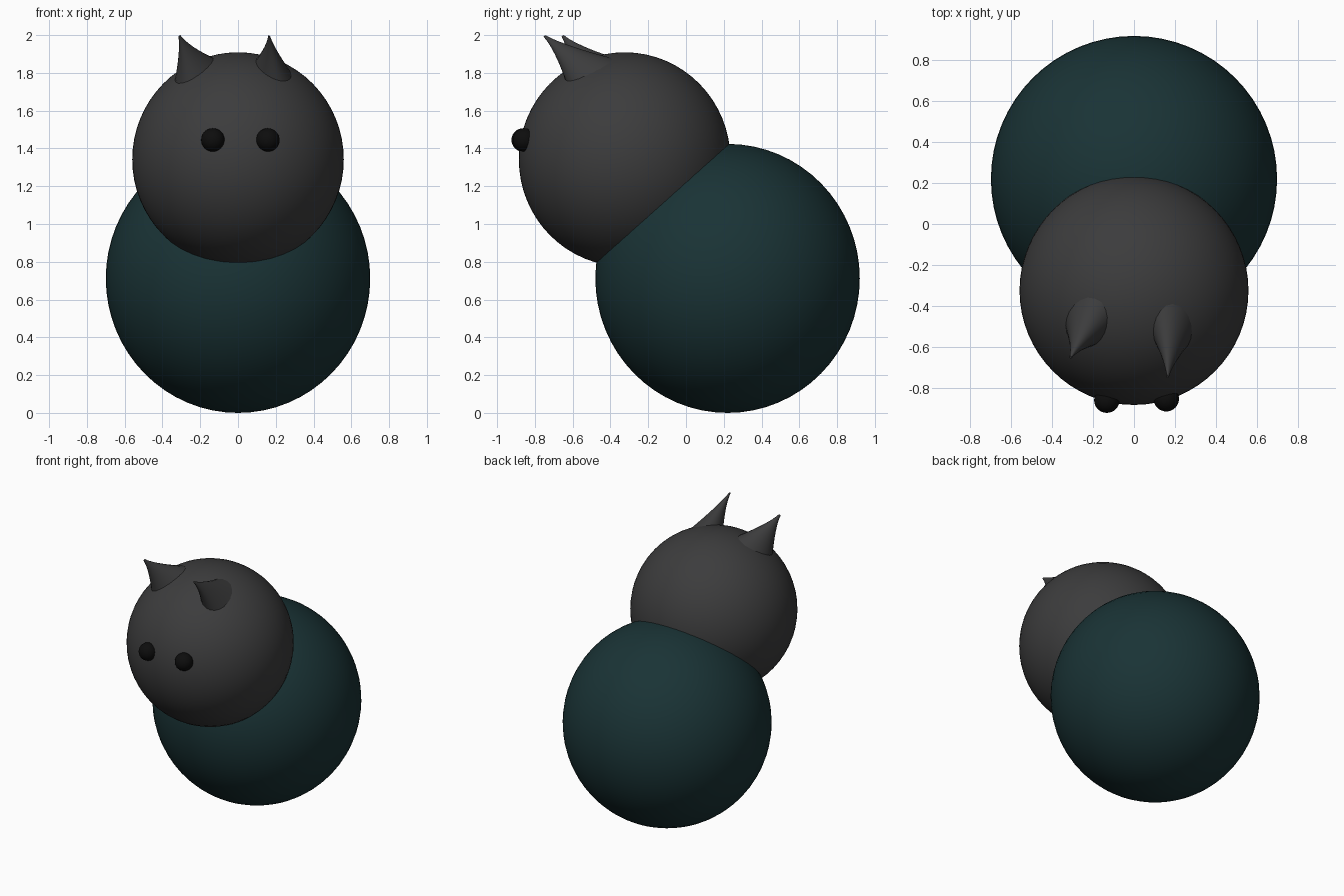
import bpy, bmesh, math
from mathutils import Vector

if "Cube" in bpy.data.objects:
    bpy.data.objects.remove(bpy.data.objects["Cube"])


def material(name, color):
    m = bpy.data.materials.new(name)
    m.diffuse_color = (*color, 1)
    m.use_nodes = True
    m.node_tree.nodes["Principled BSDF"].inputs["Base Color"].default_value = m.diffuse_color
    return m


GREY = material("dark_grey", (0.045, 0.045, 0.046))
TEAL = material("dark_teal", (0.010, 0.033, 0.036))
BLACK = material("black", (0.004, 0.004, 0.004))


def ball(name, loc, radii, mat, seg=64, rings=32):
    bpy.ops.mesh.primitive_uv_sphere_add(segments=seg, ring_count=rings, radius=1, location=loc)
    ob = bpy.context.object
    ob.name = name
    ob.scale = radii
    ob.data.materials.append(mat)
    bpy.ops.object.shade_smooth()
    return ob


def ear(name, base, tip, side, depth, sides=20, steps=10):
    """Concave pointed loft from an elliptical base to a small tip."""
    base, tip, side, depth = map(Vector, (base, tip, side, depth))
    bm = bmesh.new()
    loops = []
    for i in range(steps + 1):
        t = i / steps
        centre = base.lerp(tip, t)
        s = 0.05 + 0.95 * (1 - t) ** 1.3
        loops.append([bm.verts.new(centre + s * (side * math.cos(a) + depth * math.sin(a)))
                      for a in (2 * math.pi * k / sides for k in range(sides))])
    for lo, hi in zip(loops, loops[1:]):
        for k in range(sides):
            n = (k + 1) % sides
            bm.faces.new((lo[k], lo[n], hi[n], hi[k]))
    bm.faces.new(loops[0])
    bm.faces.new(loops[-1])
    bmesh.ops.recalc_face_normals(bm, faces=bm.faces)
    me = bpy.data.meshes.new(name)
    bm.to_mesh(me)
    bm.free()
    ob = bpy.data.objects.new(name, me)
    bpy.context.collection.objects.link(ob)
    me.materials.append(GREY)
    for p in me.polygons:
        p.use_smooth = len(p.vertices) == 4


# Body and head
ball("body", (0, 0.22, 0.712), (0.70, 0.70, 0.712), TEAL)
ball("head", (0, -0.325, 1.342), (0.56, 0.56, 0.567), GREY)

# Eyes, slightly uneven like the hand-placed originals
ball("eye_left", (-0.133, -0.862, 1.445), (0.062,) * 3, BLACK, 32, 16)
ball("eye_right", (0.158, -0.855, 1.445), (0.062,) * 3, BLACK, 32, 16)

# Forward-leaning ears, each with its own tilt
ear("ear_left", (-0.225, -0.48, 1.79), (-0.31, -0.652, 1.995),
    (0.115, 0, 0.06), (0, -0.12, -0.07))
ear("ear_right", (0.19, -0.50, 1.80), (0.165, -0.748, 1.995),
    (0.11, 0, -0.04), (0, -0.13, -0.065))
